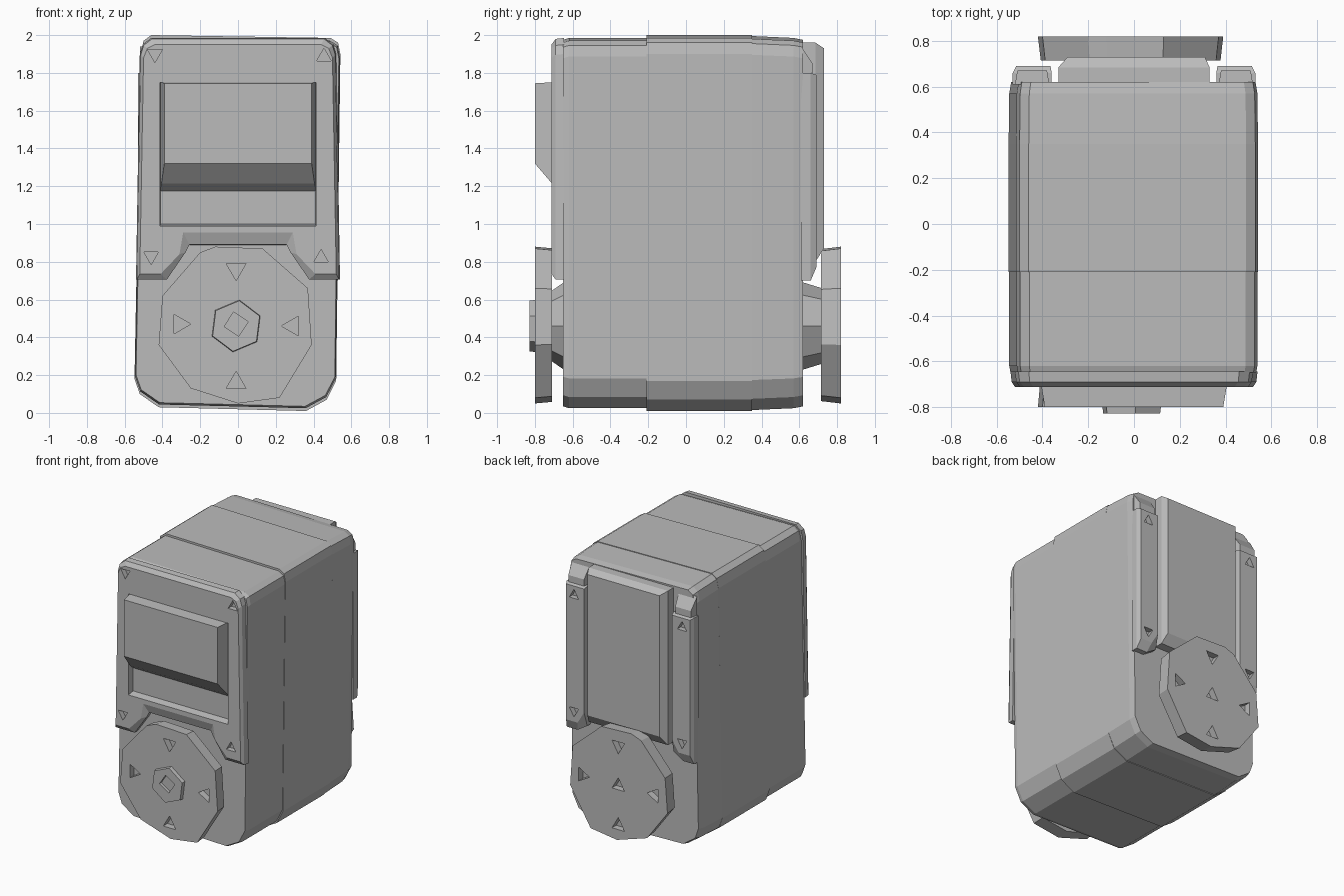
import bpy, bmesh, math

old = bpy.data.objects.get("Cube")
if old:
    bpy.data.objects.remove(old, do_unlink=True)

grey = bpy.data.materials.new("plain_grey")
grey.use_nodes = True
colour = (0.5, 0.5, 0.5, 1)
grey.diffuse_color = colour
grey.node_tree.nodes["Principled BSDF"].inputs["Base Color"].default_value = colour


def loft(name, *rings):
    """Join matching (x, z) outlines, each given as (y, outline)."""
    bm = bmesh.new()
    loops = [[bm.verts.new((x, y, z)) for x, z in pts] for y, pts in rings]
    n = len(loops[0])
    for a, b in zip(loops, loops[1:]):
        for i in range(n):
            j = (i + 1) % n
            bm.faces.new((a[i], a[j], b[j], b[i]))
    bm.faces.new(loops[0])
    bm.faces.new(loops[-1])
    bmesh.ops.recalc_face_normals(bm, faces=bm.faces)
    mesh = bpy.data.meshes.new(name)
    bm.to_mesh(mesh)
    bm.free()
    mesh.materials.append(grey)
    ob = bpy.data.objects.new(name, mesh)
    bpy.context.collection.objects.link(ob)
    return ob


def ngon(cx, cz, r, n, turn=0):
    return [(cx + r * math.cos(turn + i * math.tau / n),
             cz + r * math.sin(turn + i * math.tau / n)) for i in range(n)]


def box(x0, x1, z0, z1):
    return [(x0, z0), (x1, z0), (x1, z1), (x0, z1)]


def grow(pts, sx, sz, cz=1.0):
    return [(x * sx, cz + (z - cz) * sz) for x, z in pts]


def flip(pts):
    return [(-x, z) for x, z in pts]


def cut(target, cutters):
    for c in cutters:
        c.hide_render = True
        m = target.modifiers.new("cut", "BOOLEAN")
        m.operation, m.solver, m.object = "DIFFERENCE", "EXACT", c
        bpy.context.view_layer.objects.active = target
        bpy.ops.object.modifier_apply(modifier=m.name)
        bpy.data.objects.remove(c, do_unlink=True)


def holes(target, spots, y, depth, r=0.06):
    """Sink triangular screw sockets into a face at y."""
    cut(target, [loft("socket", (y - depth, ngon(x, z, r, 3, a)),
                      (y + depth, ngon(x, z, r, 3, a))) for x, z, a in spots])


UP, DOWN = math.pi / 2, -math.pi / 2

# Case: three slices with fine seams between them
case = [(-0.42, 0.03), (0.36, 0.01), (0.47, 0.07), (0.52, 0.17), (0.542, 1.9),
        (0.53, 1.96), (0.49, 1.985), (-0.46, 2.0), (-0.5, 1.97), (-0.515, 1.9),
        (-0.548, 0.18), (-0.52, 0.1)]
end = grow(case, 0.995, 0.985)
loft("front_case", (-0.65, grow(case, 0.985, 0.975)), (-0.62, end), (-0.21, end))
loft("middle_case", (-0.21, case), (0.35, case))
loft("back_case", (0.35, grow(case, 1.0, 0.995)), (0.57, end),
     (0.62, grow(case, 0.98, 0.975)))

# Raised front plate, arched over the front wheel
left_base = [(-0.26, 0.89), (-0.28, 0.85), (-0.38, 0.705), (-0.54, 0.705),
             (-0.52, 1.9), (-0.505, 1.95), (-0.46, 1.985)]
left_face = [(-0.29, 0.955), (-0.31, 0.84), (-0.41, 0.735), (-0.52, 0.735),
             (-0.5, 1.88), (-0.48, 1.93), (-0.44, 1.95)]
plate = loft("front_plate",
             (-0.645, left_base + flip(left_base)[::-1]),
             (-0.69, [(x, z) for x, z in grow(left_base, 0.99, 0.995)
                      + flip(grow(left_base, 0.99, 0.995))[::-1]]),
             (-0.712, left_face + flip(left_face)[::-1]))
cut(plate, [loft("window", (-0.8, box(-0.42, 0.42, 0.97, 1.75)),
                 (-0.66, box(-0.41, 0.41, 1.0, 1.75)))])
holes(plate, [(-0.44, 1.9, DOWN), (0.455, 1.885, UP), (-0.46, 0.83, DOWN),
              (0.44, 0.82, UP)], -0.712, 0.04, 0.045)

# Cable cover with sloping underside
loft("cable_cover", (-0.655, box(-0.415, 0.415, 1.17, 1.75)),
     (-0.71, box(-0.405, 0.405, 1.215, 1.75)),
     (-0.80, box(-0.39, 0.39, 1.32, 1.745)))

# Back panel and its side rails
panel = [(-0.33, 0.8), (0.33, 0.8), (0.33, 1.96), (-0.33, 1.96)]
loft("back_panel", (0.61, panel), (0.685, panel),
     (0.73, box(-0.29, 0.31, 0.87, 1.93)))
for side, s in (("left", 1), ("right", -1)):
    foot = [(s * x, z) for x, z in
            [(0.36, 0.75), (0.44, 0.7), (0.53, 0.7), (0.53, 1.8), (0.36, 1.8)]]
    top = [(s * x, z) for x, z in
           [(0.365, 0.86), (0.42, 0.77), (0.515, 0.77), (0.515, 1.79), (0.365, 1.79)]]
    rail = loft(side + "_rail", (0.61, foot), (0.66, foot), (0.69, top))
    holes(rail, [(s * 0.45, 1.72, UP), (s * 0.45, 0.85, DOWN)], 0.69, 0.04, 0.045)
    loft(side + "_rail_block", (0.61, box(*sorted((s * 0.37, s * 0.52)), 1.8, 1.94)),
         (0.67, box(*sorted((s * 0.38, s * 0.51)), 1.8, 1.85)))

# Drive wheels, hubs and wheel sockets
wheel = [(-0.2, 0.85), (-0.12, 0.88), (0.13, 0.87), (0.37, 0.66), (0.39, 0.36),
         (0.22, 0.08), (0, 0.05), (-0.25, 0.13), (-0.42, 0.36), (-0.4, 0.62)]
spots = [(-0.31, 0.47, 0), (0.29, 0.46, math.pi), (-0.01, 0.76, DOWN), (-0.01, 0.16, UP)]
front_wheel = loft("front_wheel", (-0.80, wheel), (-0.71, grow(wheel, 0.98, 0.98, 0.46)))
holes(front_wheel, spots, -0.80, 0.05)
back_wheel = loft("back_wheel", (0.715, grow(wheel, 0.97, 0.97, 0.46)), (0.82, wheel))
holes(back_wheel, spots + [(-0.01, 0.46, UP)], 0.82, 0.05)
loft("front_hub", (-0.72, ngon(0, 0.46, 0.18, 8)), (-0.62, ngon(0, 0.46, 0.25, 8)))
loft("back_hub", (0.59, ngon(0, 0.46, 0.24, 8)), (0.72, ngon(0, 0.46, 0.2, 8)))

# Centre screw with a square socket
screw = loft("centre_screw", (-0.828, ngon(-0.01, 0.46, 0.135, 6, 0.4)),
             (-0.79, ngon(-0.01, 0.46, 0.14, 6, 0.4)))
cut(screw, [loft("socket", (-0.85, ngon(-0.01, 0.47, 0.065, 4, 0.2)),
                 (-0.805, ngon(-0.01, 0.47, 0.065, 4, 0.2)))])
